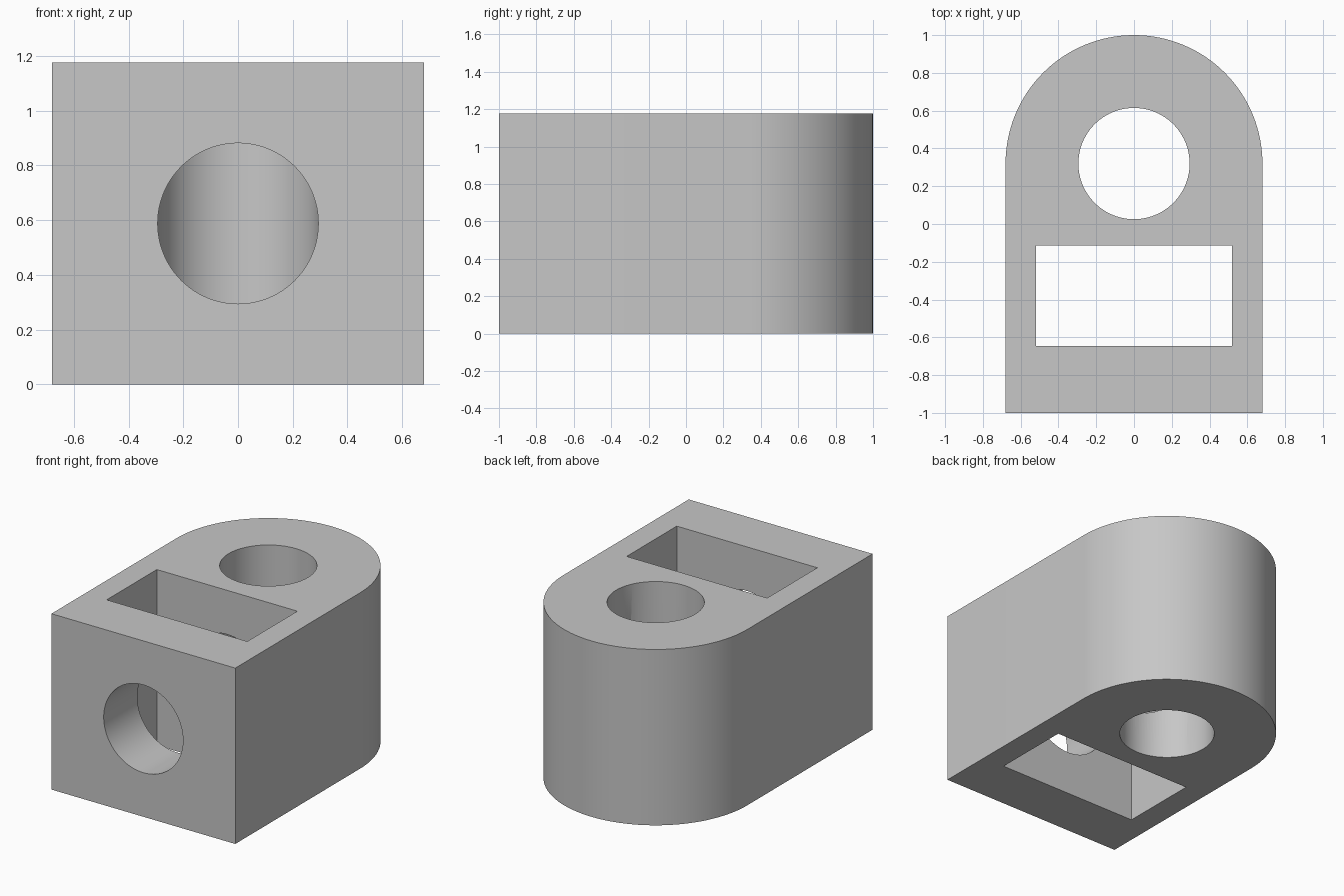
import bpy
import bmesh
import math
from mathutils import Matrix

HEIGHT = 1.176
RADIUS = 0.68
ARC_Y = 0.32
BORE = 0.294

cube = bpy.data.objects.get("Cube")
if cube:
    bpy.data.objects.remove(cube, do_unlink=True)

grey = bpy.data.materials.new("plain grey")
grey.use_nodes = True
colour = (0.57, 0.57, 0.57, 1)
grey.diffuse_color = colour
grey.node_tree.nodes["Principled BSDF"].inputs["Base Color"].default_value = colour


def add_object(name, bm):
    bmesh.ops.recalc_face_normals(bm, faces=bm.faces)
    mesh = bpy.data.meshes.new(name)
    bm.to_mesh(mesh)
    bm.free()
    mesh.materials.append(grey)
    obj = bpy.data.objects.new(name, mesh)
    bpy.context.collection.objects.link(obj)
    return obj


def prism(name, outline, bottom, top):
    bm = bmesh.new()
    face = bm.faces.new([bm.verts.new((x, y, bottom)) for x, y in outline])
    side = bmesh.ops.extrude_face_region(bm, geom=[face])
    verts = [v for v in side["geom"] if isinstance(v, bmesh.types.BMVert)]
    bmesh.ops.translate(bm, vec=(0, 0, top - bottom), verts=verts)
    return add_object(name, bm)


def cylinder(name, radius, depth, matrix):
    bm = bmesh.new()
    bmesh.ops.create_cone(bm, cap_ends=True, segments=96, radius1=radius,
                          radius2=radius, depth=depth, matrix=matrix)
    return add_object(name, bm)


# Block with a square front and a rounded back
steps = 64
outline = [(-RADIUS, -1), (RADIUS, -1)]
for i in range(steps + 1):
    a = math.pi * i / steps
    outline.append((RADIUS * math.cos(a), ARC_Y + RADIUS * math.sin(a)))
block = prism("block", outline, 0, HEIGHT)

# Cutters: rectangular slot, upright bore, and front bore that runs into it
slot = prism("slot_cutter", [(-0.52, -0.645), (0.52, -0.645),
                             (0.52, -0.115), (-0.52, -0.115)], -0.1, HEIGHT + 0.1)
upright = cylinder("upright_bore_cutter", BORE + 0.0005, HEIGHT + 0.2,
                   Matrix.Translation((0, ARC_Y, HEIGHT / 2)))
front_y = -1.1
depth = ARC_Y - front_y
front = cylinder("front_bore_cutter", BORE - 0.0005, depth,
                 Matrix.Translation((0, front_y + depth / 2, HEIGHT / 2))
                 @ Matrix.Rotation(math.pi / 2, 4, "X"))

bpy.context.view_layer.objects.active = block
for cutter in (slot, upright, front):
    mod = block.modifiers.new(cutter.name, "BOOLEAN")
    mod.operation = "DIFFERENCE"
    mod.solver = "EXACT"
    mod.object = cutter
    bpy.ops.object.modifier_apply(modifier=mod.name)
    bpy.data.objects.remove(cutter, do_unlink=True)

# Smooth round walls, sharp edges
bpy.ops.object.select_all(action="DESELECT")
block.select_set(True)
bpy.ops.object.shade_smooth_by_angle(angle=math.radians(30))
